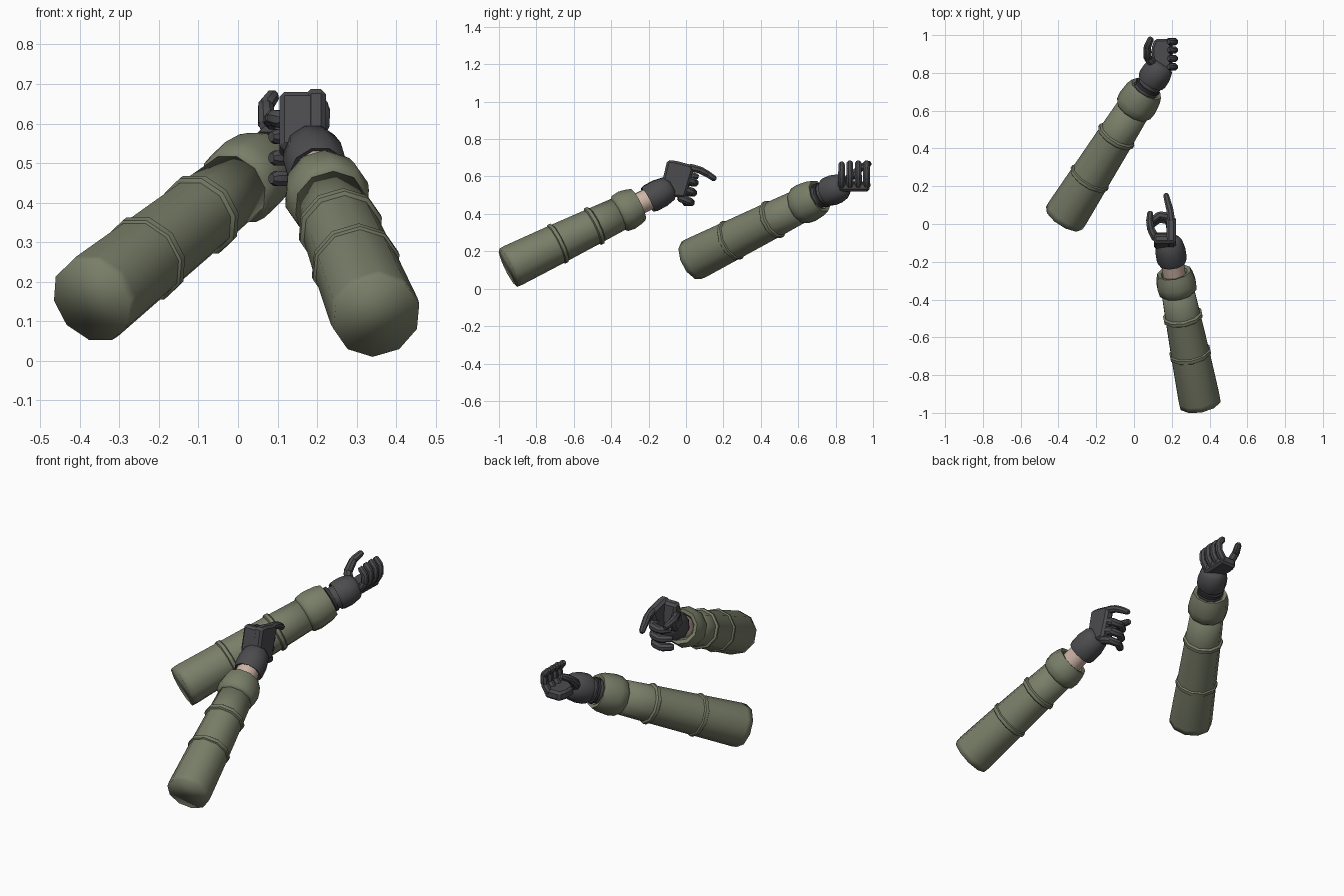
import bpy, bmesh, math
from mathutils import Vector, Matrix

if "Cube" in bpy.data.objects:
    bpy.data.objects.remove(bpy.data.objects["Cube"])


def material(name, srgb):
    m = bpy.data.materials.new(name)
    m.diffuse_color = [((c / 255 + 0.055) / 1.055) ** 2.4 for c in srgb] + [1]
    m.use_nodes = True
    m.node_tree.nodes["Principled BSDF"].inputs["Base Color"].default_value = m.diffuse_color
    return m


GREEN = material("olive cloth", (121, 126, 104))
GLOVE = material("dark glove", (76, 76, 79))
SKIN = material("skin", (205, 180, 165))
BLACK = material("black strap", (52, 52, 55))


def finish(bm, name, mat, angle=None):
    bmesh.ops.recalc_face_normals(bm, faces=bm.faces)
    me = bpy.data.meshes.new(name)
    bm.to_mesh(me)
    bm.free()
    me.materials.append(mat)
    ob = bpy.data.objects.new(name, me)
    bpy.context.collection.objects.link(ob)
    if angle:
        bpy.ops.object.select_all(action='DESELECT')
        ob.select_set(True)
        bpy.context.view_layer.objects.active = ob
        bpy.ops.object.shade_smooth_by_angle(angle=math.radians(angle))
    return ob


def add_lathe(bm, start, end, profile, sides, phase=0.0):
    """Turn (distance, radius) pairs around the line from start to end."""
    start, end = Vector(start), Vector(end)
    rot = (end - start).to_track_quat('Z', 'Y').to_matrix()
    rings = []
    for d, r in profile:
        ring = []
        for i in range(sides):
            a = 2 * math.pi * (i + phase) / sides
            ring.append(bm.verts.new(start + rot @ Vector((r * math.cos(a), r * math.sin(a), d))))
        rings.append(ring)
    for a, b in zip(rings, rings[1:]):
        for i in range(sides):
            j = (i + 1) % sides
            bm.faces.new((a[i], a[j], b[j], b[i]))
    bm.faces.new(rings[0])
    bm.faces.new(rings[-1])


def lathe(name, start, end, profile, mat, sides=10, phase=0.0, angle=50):
    bm = bmesh.new()
    add_lathe(bm, start, end, profile, sides, phase)
    return finish(bm, name, mat, angle)


def finger(name, points, r0, r1):
    """A chain of short bevelled prisms, one for each finger bone."""
    bm = bmesh.new()
    n = len(points) - 1
    for k in range(n):
        a, b = Vector(points[k]), Vector(points[k + 1])
        length = (b - a).length
        ra = r0 + (r1 - r0) * k / n
        rb = r0 + (r1 - r0) * (k + 1) / n
        add_lathe(bm, a, b, [(-0.5 * ra, 0.65 * ra), (0.15 * ra, ra),
                             (length - 0.15 * rb, rb), (length + 0.5 * rb, 0.65 * rb)], 8, 0.5)
    return finish(bm, name, GLOVE, 30)


def slab(name, outline, axis, low, high, bevel=0.012):
    """Extrude a 2D outline along x (outline in y, z) or z (outline in x, y)."""
    bm = bmesh.new()
    put = (lambda p, h: (h, p[0], p[1])) if axis == 'x' else (lambda p, h: (p[0], p[1], h))
    a = [bm.verts.new(put(p, low)) for p in outline]
    b = [bm.verts.new(put(p, high)) for p in outline]
    bm.faces.new(a)
    bm.faces.new(b)
    n = len(outline)
    for i in range(n):
        bm.faces.new((a[i], a[(i + 1) % n], b[(i + 1) % n], b[i]))
    bmesh.ops.bevel(bm, geom=bm.edges[:], offset=bevel, segments=1, affect='EDGES')
    return finish(bm, name, GLOVE)


def sleeve(side, elbow, cuff_end, folds, cuff_start, phase):
    """Tapered sleeve with two fold rings and a puffed cuff."""
    length = (Vector(cuff_end) - Vector(elbow)).length
    f1, f2 = folds
    lathe(side + "_sleeve", elbow, cuff_end,
          [(0, 0.113), (0.03, 0.115), (f1, 0.107), (f2, 0.098), (cuff_start + 0.03, 0.09)],
          GREEN, phase=phase, angle=120)
    for k, (d, r) in enumerate(((f1, 0.114), (f2, 0.108))):
        lathe(f"{side}_sleeve_fold_{k + 1}", elbow, cuff_end,
              [(d - 0.018, r - 0.012), (d - 0.01, r), (d + 0.008, r), (d + 0.018, r - 0.014)],
              GREEN, phase=phase)
    c = cuff_start
    lathe(side + "_cuff", elbow, cuff_end,
          [(c - 0.005, 0.09), (c + 0.01, 0.104), (c + 0.05, 0.109), (length - 0.03, 0.102),
           (length, 0.092), (length - 0.005, 0.072), (length - 0.03, 0.06)], GREEN, phase=phase)


def glove_cuff(side, start, end):
    length = (Vector(end) - Vector(start)).length
    lathe(side + "_glove_cuff", start, end,
          [(0.01, 0.055), (0, 0.074), (0.02, 0.08), (length * 0.6, 0.08),
           (length, 0.07), (length + 0.02, 0.05)], GLOVE)


# Right arm: sleeve, bare wrist, glove
sleeve("right", (0.35, -0.95, 0.112), (0.212, -0.255, 0.45), (0.30, 0.52), 0.665, 0.5)
lathe("right_wrist", (0.215, -0.28, 0.44), (0.198, -0.17, 0.495),
      [(0, 0.06), (0.12, 0.06)], SKIN)
glove_cuff("right", (0.203, -0.205, 0.475), (0.185, -0.095, 0.535))

# Right hand: upright, gripping, palm towards the left
slab("right_hand_back", [(-0.135, 0.54), (-0.10, 0.688), (-0.06, 0.685), (0.03, 0.662),
                         (0.04, 0.635), (-0.005, 0.485), (-0.06, 0.49)], 'x', 0.172, 0.222)
slab("right_hand_heel", [(-0.135, 0.54), (-0.10, 0.682), (-0.055, 0.675),
                         (-0.045, 0.56), (-0.07, 0.51)], 'x', 0.105, 0.21)
finger("right_index", [(0.197, 0.02, 0.648), (0.19, 0.075, 0.635),
                       (0.178, 0.12, 0.61), (0.17, 0.152, 0.588)], 0.022, 0.016)
for k, (y, z) in enumerate(((0.02, 0.572), (0.012, 0.518), (0.0, 0.466))):
    finger(f"right_curled_finger_{k + 1}",
           [(0.195, y - 0.03, z + 0.02), (0.185, y + 0.018, z), (0.135, y + 0.028, z - 0.005),
            (0.092, y - 0.005, z - 0.005)], 0.024, 0.02)
finger("right_thumb", [(0.115, -0.075, 0.61), (0.09, -0.03, 0.615),
                       (0.082, 0.015, 0.61), (0.086, 0.058, 0.60)], 0.024, 0.017)

# Left arm: sleeve, strapped wrist, glove
sleeve("left", (-0.37, 0.03, 0.152), (0.065, 0.715, 0.495), (0.275, 0.56), 0.735, 0.0)
lathe("left_wrist", (0.05, 0.69, 0.482), (0.11, 0.775, 0.525),
      [(0, 0.062), (0.11, 0.062)], GLOVE)
lathe("left_wrist_strap", (0.068, 0.72, 0.497), (0.11, 0.785, 0.53),
      [(0, 0.06), (0.002, 0.071), (0.018, 0.071), (0.02, 0.06)], BLACK)
glove_cuff("left", (0.088, 0.75, 0.512), (0.142, 0.835, 0.548))

# Left hand: palm up, fingers curled upwards on the right
slab("left_palm", [(0.10, 0.83), (0.13, 0.808), (0.20, 0.812), (0.205, 0.98),
                   (0.11, 0.98), (0.092, 0.93)], 'z', 0.52, 0.572)
for k, y in enumerate((0.832, 0.876, 0.921, 0.965)):
    lift = 0.0 if k else -0.006
    finger(f"left_finger_{k + 1}",
           [(0.185, y, 0.55), (0.212, y, 0.59), (0.215, y, 0.64 + lift),
            (0.188, y, 0.672 + lift)], 0.022, 0.018)
finger("left_thumb", [(0.105, 0.845, 0.56), (0.073, 0.88, 0.598), (0.07, 0.935, 0.645),
                      (0.088, 0.978, 0.67)], 0.026, 0.018)
